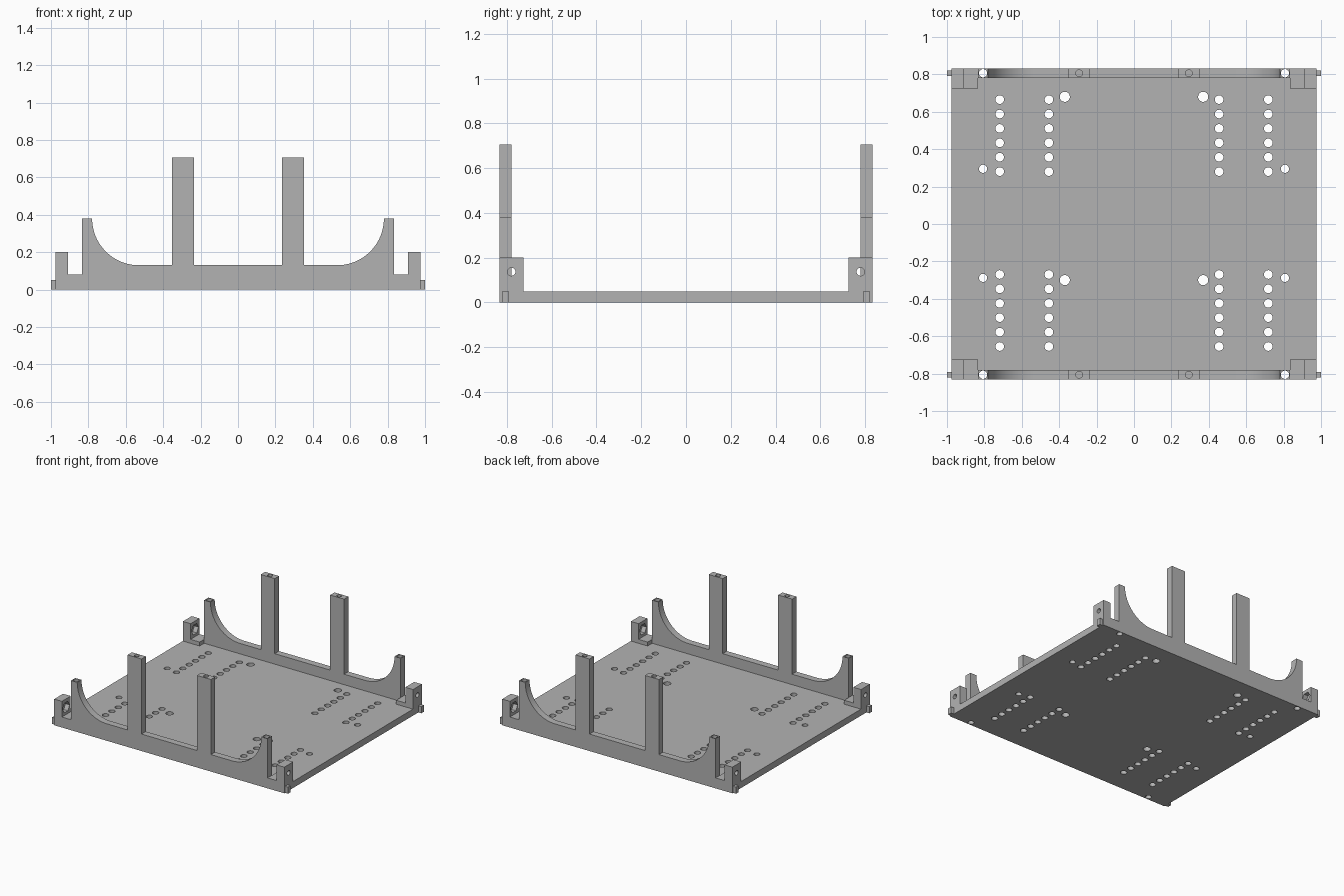
import bpy
import bmesh
import math
from mathutils import Matrix, Vector

cube = bpy.data.objects.get("Cube")
if cube:
    bpy.data.objects.remove(cube, do_unlink=True)

grey = bpy.data.materials.new("plain_grey")
grey.use_nodes = True
grey.diffuse_color = (0.45, 0.45, 0.45, 1)
grey.node_tree.nodes["Principled BSDF"].inputs["Base Color"].default_value = (0.45, 0.45, 0.45, 1)


def make_object(name, bm):
    bmesh.ops.recalc_face_normals(bm, faces=bm.faces)
    mesh = bpy.data.meshes.new(name)
    bm.to_mesh(mesh)
    bm.free()
    mesh.materials.append(grey)
    obj = bpy.data.objects.new(name, mesh)
    bpy.context.collection.objects.link(obj)
    return obj


def add_box(bm, low, high):
    low, high = Vector(low), Vector(high)
    size = Matrix.Diagonal((high - low).to_4d())
    size[3][3] = 1
    bmesh.ops.create_cube(bm, size=1, matrix=Matrix.Translation((low + high) / 2) @ size)


def add_profile(bm, points, y0, y1):
    """Extrude an outline in the xz plane from y0 to y1."""
    face = bm.faces.new([bm.verts.new((x, y0, z)) for x, z in points])
    out = bmesh.ops.extrude_face_region(bm, geom=[face])["geom"]
    bmesh.ops.translate(bm, vec=(0, y1 - y0, 0),
                        verts=[v for v in out if isinstance(v, bmesh.types.BMVert)])


def add_drill(bm, centre, radius, depth, axis="Z", sides=32):
    turn = Matrix.Rotation(math.pi / 2, 4, "Y") if axis == "X" else Matrix()
    bmesh.ops.create_cone(bm, cap_ends=True, segments=sides, radius1=radius, radius2=radius,
                          depth=depth, matrix=Matrix.Translation(centre) @ turn)


def combine(target, bm, operation):
    """Apply a boolean with a temporary helper object."""
    helper = make_object("helper", bm)
    helper.hide_render = True
    mod = target.modifiers.new("cut", "BOOLEAN")
    mod.operation, mod.object, mod.solver = operation, helper, "EXACT"
    bpy.context.view_layer.objects.active = target
    bpy.ops.object.modifier_apply(modifier=mod.name)
    bpy.data.objects.remove(helper, do_unlink=True)


HALF_X, HALF_Y, WALL_Y, FLOOR = 0.975, 0.832, 0.78, 0.05
HORN_IN, HORN_OUT, LUG_IN, STEP = 0.78, 0.833, 0.91, 0.08
HORN_TOP, POST_TOP, LUG_TOP, ARC = 0.38, 0.705, 0.2, 0.25
SIDES = (-1, 1)

# Floor plate with its rows of round holes
bm = bmesh.new()
add_box(bm, (-HALF_X, -WALL_Y, 0), (HALF_X, WALL_Y, FLOOR))
plate = make_object("floor_plate", bm)
drills = bmesh.new()
for sx in SIDES:
    for x in (0.455, 0.718):
        for start in (0.28, -0.655):
            for i in range(6):
                add_drill(drills, (sx * x, start + i * 0.077, 0), 0.023, 0.3)
    for y in (0.68, -0.3):
        add_drill(drills, (sx * 0.37, y, 0), 0.027, 0.3)
    for y in (0.295, -0.288):
        add_drill(drills, (sx * 0.807, y, 0), 0.022, 0.3)
combine(plate, drills, "DIFFERENCE")

# Half outline of a side wall: post, curved cradle, horn, step, corner lug
half = [(0.235, 0.13), (0.235, POST_TOP), (0.353, POST_TOP), (0.353, 0.13)]
for i in range(25):
    a = math.radians(-90 + i * 90 / 24)
    half.append((HORN_IN - ARC + ARC * math.cos(a), HORN_TOP + ARC * math.sin(a)))
half += [(HORN_OUT, HORN_TOP), (HORN_OUT, STEP), (LUG_IN, STEP), (LUG_IN, LUG_TOP),
         (HALF_X, LUG_TOP), (HALF_X, 0)]
outline = half + [(-x, z) for x, z in reversed(half)]

walls = []
for sy, name in ((-1, "front_wall"), (1, "back_wall")):
    bm = bmesh.new()
    add_profile(bm, outline, sy * WALL_Y, sy * HALF_Y)
    wall = make_object(name, bm)
    walls.append(wall)

    # Corner lugs reaching inward over the floor
    lugs = bmesh.new()
    for sx in SIDES:
        lug = [(sx * x, z) for x, z in ((HORN_OUT, FLOOR), (HORN_OUT, STEP), (LUG_IN, STEP),
                                        (LUG_IN, LUG_TOP), (HALF_X, LUG_TOP), (HALF_X, FLOOR))]
        add_profile(lugs, lug, sy * 0.725, sy * WALL_Y)
    combine(wall, lugs, "UNION")

    # Bolt holes, nut pockets, blind post holes and horn holes
    bores, pockets = bmesh.new(), bmesh.new()
    for sx in SIDES:
        add_drill(bores, (sx * 0.94, sy * WALL_Y, 0.137), 0.018, 0.2, "X")
        add_drill(pockets, (sx * 0.915, sy * WALL_Y, 0.137), 0.042, 0.06, "X", 6)
        add_drill(bores, (sx * 0.293, sy * 0.806, POST_TOP), 0.018, 0.2)
        add_drill(bores, (sx * 0.807, sy * 0.806, 0.2), 0.022, 0.6)
    combine(wall, bores, "DIFFERENCE")
    combine(wall, pockets, "DIFFERENCE")

    # Small end tabs
    for sx, side in ((-1, "right"), (1, "left")):
        bm = bmesh.new()
        add_box(bm, (min(sx * HALF_X, sx), sy * 0.806 - 0.016, 0),
                (max(sx * HALF_X, sx), sy * 0.806 + 0.016, FLOOR))
        make_object(name.replace("wall", side + "_tab"), bm)

# Smooth the curves, keep the corners sharp
bpy.ops.object.select_all(action="DESELECT")
for obj in [plate] + walls:
    obj.select_set(True)
bpy.context.view_layer.objects.active = plate
bpy.ops.object.shade_smooth_by_angle(angle=math.radians(30))
